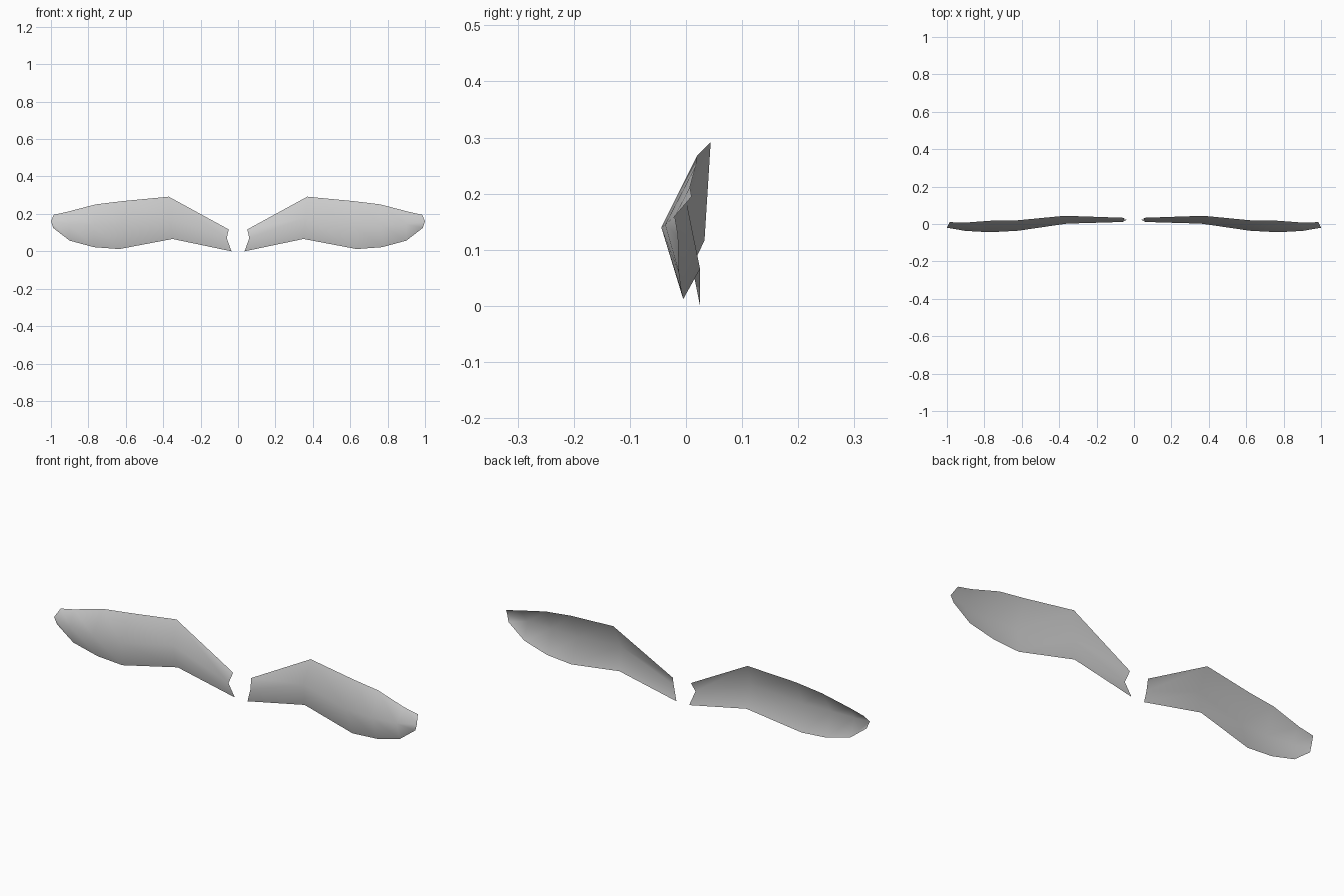
import bpy

if "Cube" in bpy.data.objects:
    bpy.data.objects.remove(bpy.data.objects["Cube"])

# Wing stations from root to tip: upper edge, forward ridge, lower edge
STATIONS = [
    ((0.05, 0.033, 0.117), (0.06, 0.011, 0.07), (0.035, 0.025, 0.0)),
    ((0.37, 0.044, 0.292), (0.36, 0.002, 0.18), (0.35, 0.025, 0.066)),
    ((0.62, 0.02, 0.268), (0.62, -0.036, 0.14), (0.635, -0.005, 0.012)),
    ((0.76, 0.018, 0.251), (0.77, -0.044, 0.14), (0.77, -0.007, 0.022)),
    ((0.91, 0.007, 0.212), (0.9, -0.037, 0.145), (0.9, -0.012, 0.057)),
    ((0.985, 0.01, 0.195), (1.0, -0.02, 0.16), (0.988, -0.014, 0.125)),
]

grey = bpy.data.materials.new("light grey")
grey.diffuse_color = (0.6, 0.6, 0.6, 1)
grey.use_nodes = True
grey.node_tree.nodes["Principled BSDF"].inputs["Base Color"].default_value = grey.diffuse_color


def make_wing(name, side):
    """Thin cambered sheet; side is 1 for right, -1 for left."""
    verts = [(side * x, y, z) for row in STATIONS for x, y, z in row]
    faces = []
    for i in range(len(STATIONS) - 1):
        for j in range(2):
            a = i * 3 + j
            quad = (a, a + 1, a + 4, a + 3)
            faces.append(quad if side > 0 else quad[::-1])
    mesh = bpy.data.meshes.new(name)
    mesh.from_pydata(verts, [], faces)
    mesh.materials.append(grey)
    mesh.shade_smooth()
    wing = bpy.data.objects.new(name, mesh)
    bpy.context.collection.objects.link(wing)


make_wing("right_wing", 1)
make_wing("left_wing", -1)
